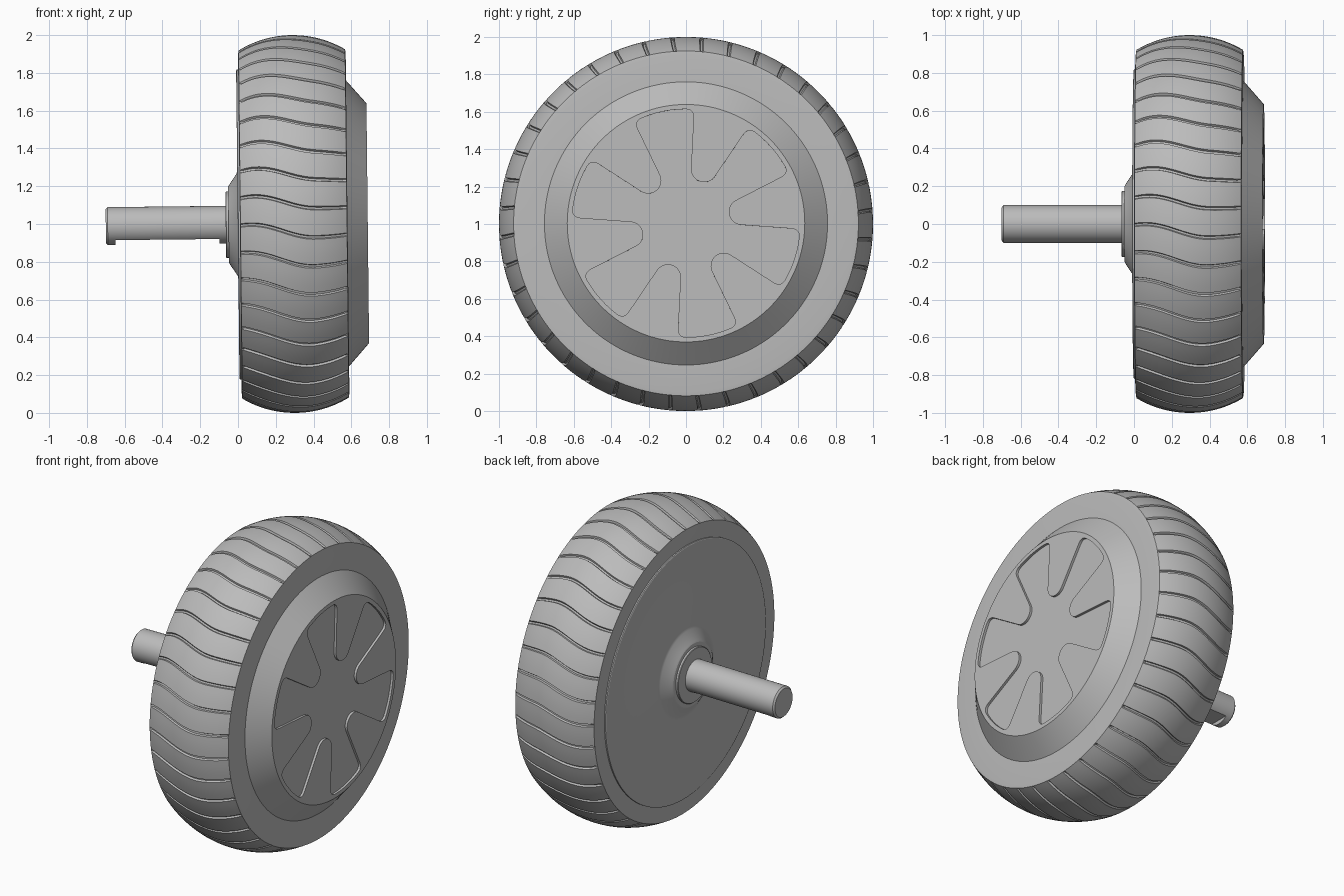
import bpy, bmesh, math
from mathutils import Matrix, Vector

cube = bpy.data.objects.get("Cube")
if cube:
    bpy.data.objects.remove(cube, do_unlink=True)

# One plain grey for the whole wheel
grey = bpy.data.materials.new("plain_grey")
grey.use_nodes = True
COLOUR = (0.5, 0.5, 0.5, 1)
grey.diffuse_color = COLOUR
grey.node_tree.nodes["Principled BSDF"].inputs["Base Color"].default_value = COLOUR

# The wheel's axis runs along x and leans very slightly
PLACE = Matrix.Translation((0.295, 0, 1)) @ Matrix.Rotation(-0.011, 4, 'Y')


def finish(bm, name):
    bmesh.ops.remove_doubles(bm, verts=bm.verts, dist=1e-5)
    bmesh.ops.recalc_face_normals(bm, faces=bm.faces)
    mesh = bpy.data.meshes.new(name)
    bm.to_mesh(mesh)
    bm.free()
    mesh.materials.append(grey)
    obj = bpy.data.objects.new(name, mesh)
    bpy.context.collection.objects.link(obj)
    obj.matrix_world = PLACE
    return obj


def select(obj):
    bpy.ops.object.select_all(action='DESELECT')
    obj.select_set(True)
    bpy.context.view_layer.objects.active = obj


def smooth(obj):
    select(obj)
    bpy.ops.object.shade_smooth_by_angle(angle=math.radians(25))


def skin(bm, rings):
    for a, b in zip(rings, rings[1:]):
        for i in range(len(a)):
            j = (i + 1) % len(a)
            bm.faces.new((a[i], a[j], b[j], b[i]))


def lathe(name, profile, sides=128):
    """Spin (x, radius) points about the x axis."""
    bm = bmesh.new()
    rings = []
    for x, r in profile:
        angles = [math.tau * i / sides for i in range(sides)]
        rings.append([bm.verts.new((x, -r * math.cos(a), r * math.sin(a))) for a in angles])
    skin(bm, rings[:])
    for ring, (x, r) in ((rings[0], profile[0]), (rings[-1], profile[-1])):
        bm.faces.new(ring)
    return finish(bm, name)


def cut(obj, cutter):
    cutter.hide_render = True
    mod = obj.modifiers.new("cut", 'BOOLEAN')
    mod.operation = 'DIFFERENCE'
    mod.solver = 'EXACT'
    mod.object = cutter
    bpy.context.view_layer.update()
    select(obj)
    bpy.ops.object.modifier_apply(modifier=mod.name)
    bpy.data.objects.remove(cutter, do_unlink=True)


# Tyre: crowned tread with wavy grooves, closed by flat sidewalls
HALF, EDGE, CROWN = 0.285, 0.92, 1.0
GROOVES, DEPTH, ROWS = 40, 0.012, 28
COLUMNS = ((0, 0), (0.03, 1), (0.1, 1), (0.13, 0), (0.35, 0), (0.57, 0), (0.78, 0))


def wave(t):
    return 0.036 * math.cos(math.pi * min(t - 0.1, 0.6) / 0.6) + 0.1 * max(t - 0.7, 0) ** 2


def tyre():
    sag = CROWN - EDGE
    arc = (HALF ** 2 + sag ** 2) / (2 * sag)
    rows = [(-HALF, 0.7, 0, 0), (-HALF, 0.9, 0, 0)]
    for k in range(ROWS + 1):
        t = k / ROWS
        x = (2 * t - 1) * (HALF - 0.003)
        rows.append((x, CROWN - arc + math.sqrt(arc ** 2 - x ** 2), t, 0 < k < ROWS))
    rows += [(HALF, 0.9, 1, 0), (HALF, 0.7, 1, 0)]
    bm = bmesh.new()
    rings = []
    for x, r, t, grooved in rows:
        ring = []
        for g in range(GROOVES):
            for part, deep in COLUMNS:
                a = math.tau * (g + 0.7 + part) / GROOVES + wave(t)
                radius = r - DEPTH * deep * grooved
                ring.append(bm.verts.new((x, -radius * math.cos(a), radius * math.sin(a))))
        rings.append(ring)
    skin(bm, rings + rings[:1])
    return finish(bm, "tyre")


smooth(tyre())

# Hub cover: sloped rim and a flat face
hub_cover = lathe("hub_cover", [(0.2, 0.757), (0.285, 0.757), (0.392, 0.635)])


# Six-armed star sunk into the hub face
def bezier(a, b, c, n=6):
    return [a.lerp(b, i / n).lerp(b.lerp(c, i / n), i / n) for i in range(n + 1)]


def polar(r, degrees):
    a = math.radians(degrees)
    return Vector((r * math.cos(a), r * math.sin(a)))


def star_outline():
    outer, gap, tip, round_r = 0.61, 14.5, 0.305, 0.07
    base = Vector((tip, 0))
    points = []
    for k in range(6):
        bend = [base + polar(round_r, -105 - 150 * i / 12) for i in range(13)]
        low, high = polar(outer, -gap), polar(outer, gap)
        notch = bezier(polar(outer, -gap - 4), low, low.lerp(bend[0], 0.15))
        notch += bend
        notch += bezier(high.lerp(bend[-1], 0.15), high, polar(outer, gap + 4))
        notch += [polar(outer, gap + 4 + 23 * i / 6) for i in range(1, 6)]
        turn = Matrix.Rotation(math.radians(11.5 + 60 * k), 2)
        points += [turn @ p for p in notch]
    return points


bm = bmesh.new()
skin_rings = [[bm.verts.new((x, p.x, p.y)) for p in star_outline()] for x in (0.377, 0.5)]
skin(bm, skin_rings)
for ring in skin_rings:
    bm.faces.new(ring)
cut(hub_cover, finish(bm, "star_cutter"))
smooth(hub_cover)

# Back plate with a flared boss and a collar around the axle
smooth(lathe("back_plate", [(-0.2, 0.82), (-0.293, 0.82), (-0.296, 0.815), (-0.296, 0.29),
                            (-0.3, 0.27), (-0.34, 0.21), (-0.345, 0.2)]))
smooth(lathe("axle_collar", [(-0.3, 0.175), (-0.357, 0.175), (-0.36, 0.172)], 64))

# Axle with a flat milled along its underside
axle = lathe("axle", [(-0.3, 0.1), (-0.985, 0.1), (-0.995, 0.09)], 64)
bm = bmesh.new()
bmesh.ops.create_cube(bm, size=1, matrix=Matrix.Translation((-0.67, 0, -0.175))
                      @ Matrix.Diagonal((0.55, 0.4, 0.2, 1)))
cut(axle, finish(bm, "flat_cutter"))
smooth(axle)
